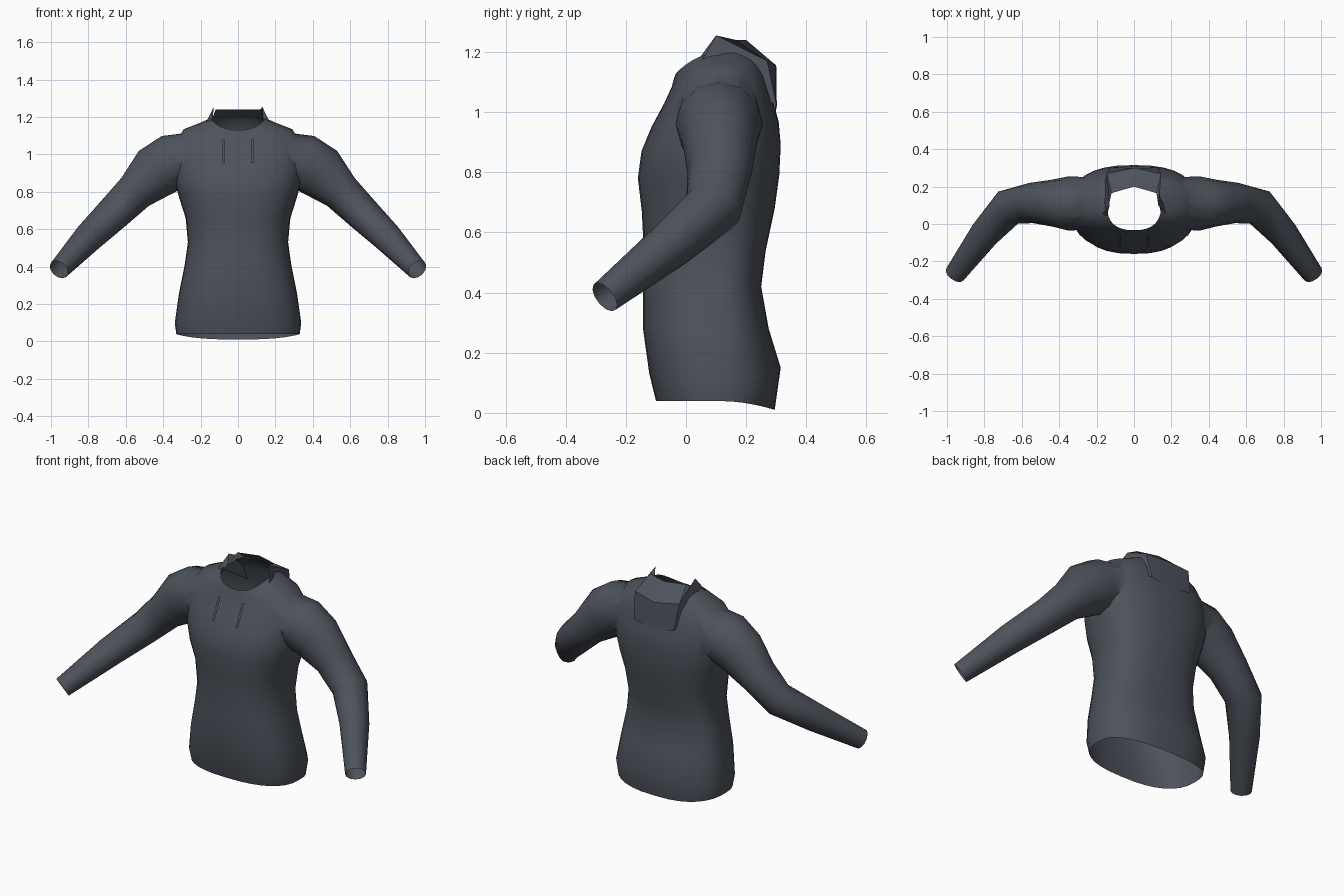
import bpy, bmesh, math
from mathutils import Vector

if "Cube" in bpy.data.objects:
    bpy.data.objects.remove(bpy.data.objects["Cube"])

fabric = bpy.data.materials.new("dark_fabric")
fabric.diffuse_color = (0.075, 0.085, 0.105, 1)
fabric.use_nodes = True
fabric.node_tree.nodes["Principled BSDF"].inputs["Base Color"].default_value = fabric.diffuse_color


def make_object(name, bm):
    me = bpy.data.meshes.new(name)
    bm.to_mesh(me)
    bm.free()
    ob = bpy.data.objects.new(name, me)
    bpy.context.collection.objects.link(ob)
    me.materials.append(fabric)
    return ob


def loft(name, rings):
    # skin between rings, closed with one big n-gon at each end
    bm = bmesh.new()
    vs = [[bm.verts.new(p) for p in r] for r in rings]
    n = len(vs[0])
    for a, b in zip(vs, vs[1:]):
        for i in range(n):
            j = (i + 1) % n
            bm.faces.new((a[i], a[j], b[j], b[i]))
    bm.faces.new(vs[0][::-1])
    bm.faces.new(vs[-1])
    bmesh.ops.recalc_face_normals(bm, faces=bm.faces)
    return make_object(name, bm)


def smooth(ob, deg):
    bpy.ops.object.select_all(action='DESELECT')
    ob.select_set(True)
    bpy.context.view_layer.objects.active = ob
    bpy.ops.object.shade_smooth_by_angle(angle=math.radians(deg))


# Torso: half width, y front, y back, z front, z side, z back
def torso_ring(w, yf, yb, zf, zs, zb, n=32, e=2.5):
    pts, cy = [], 0.10
    for i in range(n):
        a = 2 * math.pi * i / n
        c, s = math.cos(a), math.sin(a)
        x = w * math.copysign(abs(c) ** (2 / e), c)
        k = abs(s) ** (2 / e)
        y = cy + k * ((yb if s > 0 else yf) - cy)
        z = zs + k * k * ((zb if s > 0 else zf) - zs)
        pts.append(Vector((x, y, z)))
    return pts


torso_rows = [
    (.33, -.10, .295, .04, .04, .01), (.338, -.122, .315, .13, .10, .15),
    (.315, -.143, .275, .28, .26, .28), (.285, -.143, .25, .42, .41, .42),
    (.268, -.14, .265, .53, .53, .54), (.28, -.147, .295, .67, .66, .68),
    (.315, -.16, .31, .78, .77, .79), (.34, -.148, .315, .87, .86, .89),
    (.345, -.115, .308, .95, .95, .97), (.34, -.072, .285, 1.03, 1.05, 1.05),
    (.29, -.047, .265, 1.085, 1.135, 1.12), (.20, -.039, .245, 1.115, 1.17, 1.17),
    (.145, -.033, .215, 1.13, 1.195, 1.20)]
jacket = loft("jacket_body", [torso_ring(*r) for r in torso_rows])

# Sleeves: centre, half height, half depth
sleeve_rows = [
    ((.24, .11, .99), .13, .14), ((.35, .11, .96), .15, .145),
    ((.44, .112, .905), .145, .125), ((.55, .112, .80), .105, .108),
    ((.67, .09, .68), .092, .10), ((.80, -.055, .555), .08, .08),
    ((.958, -.27, .385), .056, .056)]


def sleeve_rings(side, n=12):
    cs = [Vector(r[0]) for r in sleeve_rows]
    rings = []
    for i, (c, h, d) in enumerate(sleeve_rows):
        t = (cs[min(i + 1, len(cs) - 1)] - cs[max(i - 1, 0)]).normalized()
        depth = Vector((0, 0, 1)).cross(t).normalized()
        up = t.cross(depth)
        ring = []
        for k in range(n):
            a = 2 * math.pi * k / n
            p = Vector(c) + up * h * math.cos(a) + depth * d * math.sin(a)
            ring.append(Vector((p.x * side, p.y, p.z)))
        rings.append(ring)
    return rings


# Weld sleeves to the torso
for side in (1, -1):
    sleeve = loft("sleeve", sleeve_rings(side))
    mod = jacket.modifiers.new("join", 'BOOLEAN')
    mod.operation, mod.object, mod.solver = 'UNION', sleeve, 'EXACT'
    bpy.context.view_layer.objects.active = jacket
    bpy.ops.object.modifier_apply(modifier=mod.name)
    bpy.data.objects.remove(sleeve)

# Open the neck, hem and cuffs by removing the end caps
bm = bmesh.new()
bm.from_mesh(jacket.data)
caps = [f for f in bm.faces if len(f.verts) >= 12 and
        (len(f.verts) >= 30 or abs(f.calc_center_median().x) > .9)]
bmesh.ops.delete(bm, geom=caps, context='FACES')
bm.to_mesh(jacket.data)
bm.free()
smooth(jacket, 60)


# Sheets made from columns of points
def sheet(name, cols):
    bm = bmesh.new()
    vs = [[bm.verts.new(p) for p in c] for c in cols]
    for a, b in zip(vs, vs[1:]):
        for i in range(len(a) - 1):
            bm.faces.new((a[i], a[i + 1], b[i + 1], b[i]))
    return make_object(name, bm)


# Folded collar: inner rim, fold, lower edge for each column
half = [
    [(.15, .03, 1.16), (.185, .035, 1.14), (.17, .04, 1.11)],
    [(.135, .10, 1.19), (.13, .10, 1.255), (.178, .12, 1.14)],
    [(.12, .165, 1.24), (.145, .27, 1.17), (.13, .302, 1.02)]]
middle = [[(0, .20, 1.24), (0, .30, 1.155), (0, .298, 1.0)]]
mirrored = [[(-x, y, z) for x, y, z in c] for c in reversed(half)]
collar = sheet("collar", half + middle + mirrored)
smooth(collar, 30)

# Thin cords on the chest
for side, label in ((1, "right"), (-1, "left")):
    cols = [[(side * x, y, z) for y, z in ((-.062, 1.08), (-.096, 1.01), (-.122, .955))]
            for x in (.07, .084)]
    sheet("chest_cord_" + label, cols)
